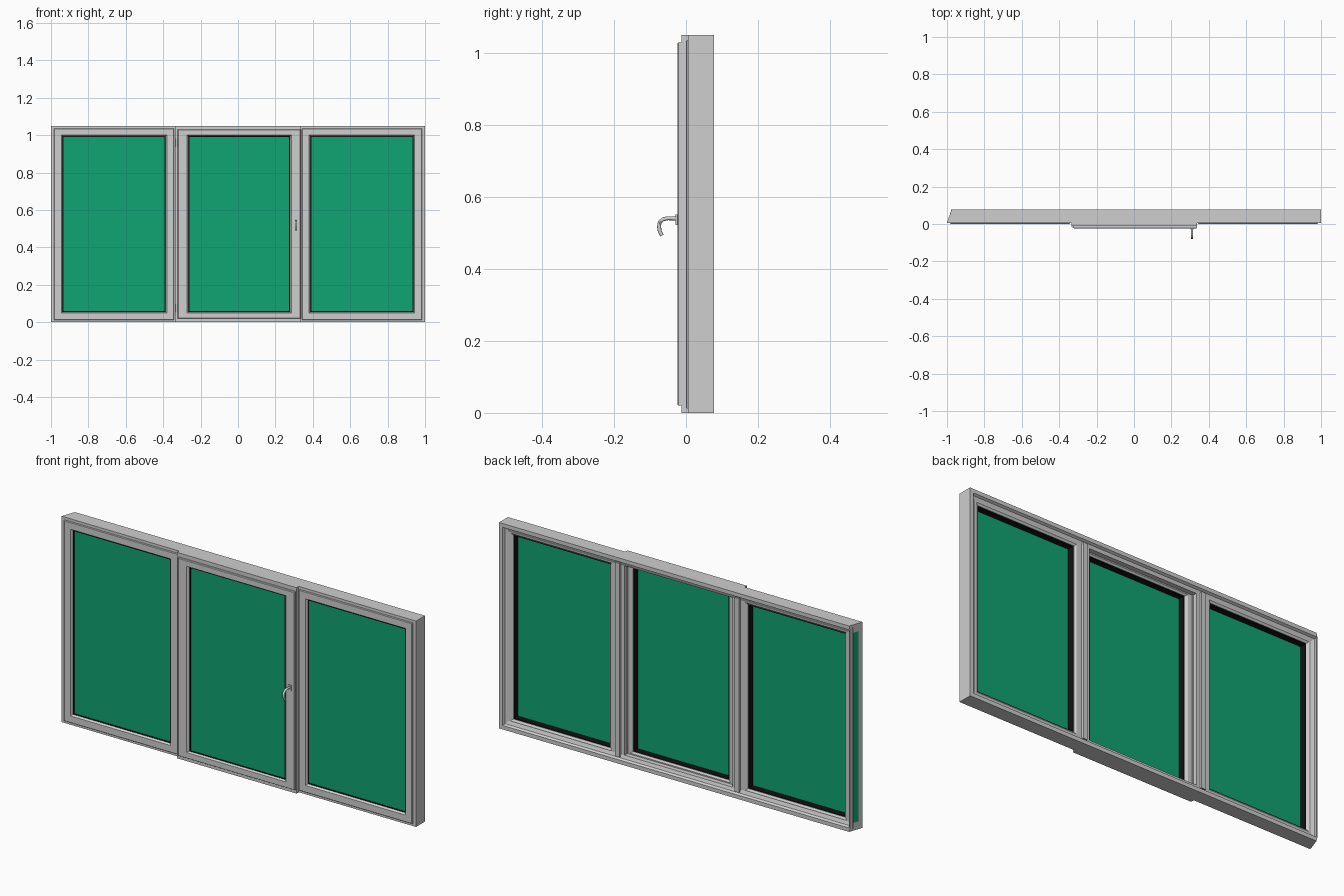
import bpy, bmesh, math

if "Cube" in bpy.data.objects:
    bpy.data.objects.remove(bpy.data.objects["Cube"])


def material(name, rgb):
    m = bpy.data.materials.new(name)
    m.diffuse_color = (*rgb, 1)
    m.use_nodes = True
    m.node_tree.nodes["Principled BSDF"].inputs["Base Color"].default_value = m.diffuse_color
    return m


GREY = material("light grey frame", (0.62, 0.62, 0.62))
GREEN = material("green glass", (0.005, 0.37, 0.17))
BLACK = material("black gasket", (0.006, 0.006, 0.006))


def finish(name, bm, mat):
    bmesh.ops.recalc_face_normals(bm, faces=bm.faces)
    me = bpy.data.meshes.new(name)
    bm.to_mesh(me)
    bm.free()
    me.materials.append(mat)
    ob = bpy.data.objects.new(name, me)
    bpy.context.collection.objects.link(ob)
    return ob


def box(name, x0, x1, y0, y1, z0, z1, mat=GREY):
    bm = bmesh.new()
    bmesh.ops.create_cube(bm, size=1)
    for v in bm.verts:
        v.co = ((x0 + x1) / 2 + v.co.x * (x1 - x0),
                (y0 + y1) / 2 + v.co.y * (y1 - y0),
                (z0 + z1) / 2 + v.co.z * (z1 - z0))
    return finish(name, bm, mat)


def ring(name, x0, x1, z0, z1, profile, mat=GREY, sx=1, sz=1):
    """Mitred rectangular frame; profile is (inset, y) points."""
    bm = bmesh.new()
    loops = []
    for cx, cz, dx, dz in ((x0, z0, 1, 1), (x1, z0, -1, 1),
                           (x1, z1, -1, -1), (x0, z1, 1, -1)):
        loops.append([bm.verts.new((cx + dx * i * sx, y, cz + dz * i * sz))
                      for i, y in profile])
    n = len(profile)
    for a in range(4):
        p, q = loops[a], loops[(a + 1) % 4]
        for k in range(n):
            j = (k + 1) % n
            bm.faces.new((p[k], p[j], q[j], q[k]))
    return finish(name, bm, mat)


# outer frame, its left jamb tapers toward the back
outer = ring("outer_frame", -1, 1, 0, 1.05,
             [(0, 0.006), (0, 0.078), (0.02, 0.078), (0.026, 0.066),
              (0.042, 0.06), (0.042, 0.006)])
for v in outer.data.vertices:
    if v.co.x < -0.99 and v.co.y > 0.07:
        v.co.x = -0.975

# glass edge seen through the open left jamb
bm = bmesh.new()
bm.faces.new([bm.verts.new((-1.0015 + 0.025 * (y - 0.006) / 0.072, y, z))
              for y, z in ((0.03, 0.04), (0.06, 0.04), (0.06, 1.01), (0.03, 1.01))])
finish("left_glass_edge", bm, GREEN)

# mullions between the three bays
for s, side in ((-1, "left"), (1, "right")):
    c = s * 0.337
    box(side + "_mullion", c - 0.032, c + 0.032, 0.006, 0.06, 0.03, 1.02)
    box(side + "_mullion_rib", c - 0.012, c + 0.012, 0.055, 0.072, 0.03, 1.02)

# raised rim of the middle bay
ring("middle_rim", -0.335, 0.338, 0, 1.05,
     [(0, -0.012), (0, 0.04), (0.035, 0.04), (0.035, -0.012)])

# sashes: name, x range, z range, front y, inset in x and z
for name, x0, x1, z0, z1, f, ix, iz in (
        ("left", -0.983, -0.342, 0.012, 1.036, 0.0, 0.047, 0.044),
        ("middle", -0.323, 0.336, 0.02, 1.03, -0.024, 0.06, 0.037),
        ("right", 0.342, 0.983, 0.012, 1.036, 0.0, 0.047, 0.044)):
    # inset 1 reaches the glass opening
    ring(name + "_sash", x0, x1, z0, z1,
         [(0, f + 0.003), (0.06, f), (0.82, f), (0.97, f + 0.01),
          (0.97, f + 0.053), (0.75, f + 0.06), (0, f + 0.06)], GREY, ix, iz)
    ring(name + "_gasket", x0, x1, z0, z1,
         [(0.9, f + 0.009), (1.06, f + 0.011), (1.06, f + 0.051), (0.9, f + 0.051)],
         BLACK, ix, iz)
    box(name + "_glass", x0 + ix, x1 - ix, f + 0.014, f + 0.02,
        z0 + iz, z1 - iz, GREEN)

# hinges on the middle sash
for z, level in ((0.075, "lower"), (0.96, "upper")):
    bm = bmesh.new()
    bmesh.ops.create_cone(bm, cap_ends=True, segments=12, radius1=0.006,
                          radius2=0.006, depth=0.045)
    bmesh.ops.translate(bm, verts=bm.verts, vec=(-0.328, -0.014, z))
    finish(level + "_hinge", bm, GREY)

# handle: back plate and curved lever swept along (y, z) points
box("handle_plate", 0.302, 0.318, -0.029, -0.022, 0.522, 0.552)
path = [(-0.026, 0.54), (-0.05, 0.541), (-0.064, 0.538), (-0.073, 0.53),
        (-0.075, 0.518), (-0.073, 0.505), (-0.067, 0.493)]
bm = bmesh.new()
rows = []
for k, (y, z) in enumerate(path):
    a, b = path[max(k - 1, 0)], path[min(k + 1, len(path) - 1)]
    ang = math.atan2(b[1] - a[1], b[0] - a[0])
    rows.append([])
    for t in range(8):
        u = t * math.tau / 8
        d = 0.0055 * math.sin(u)
        rows[-1].append(bm.verts.new((0.31 + 0.006 * math.cos(u),
                                      y - d * math.sin(ang), z + d * math.cos(ang))))
for p, q in zip(rows, rows[1:]):
    for t in range(8):
        bm.faces.new((p[t], p[(t + 1) % 8], q[(t + 1) % 8], q[t]))
bm.faces.new(rows[0])
bm.faces.new(rows[-1])
lever = finish("handle_lever", bm, GREY)
bpy.context.view_layer.objects.active = lever
lever.select_set(True)
bpy.ops.object.shade_smooth_by_angle(angle=math.radians(50))
